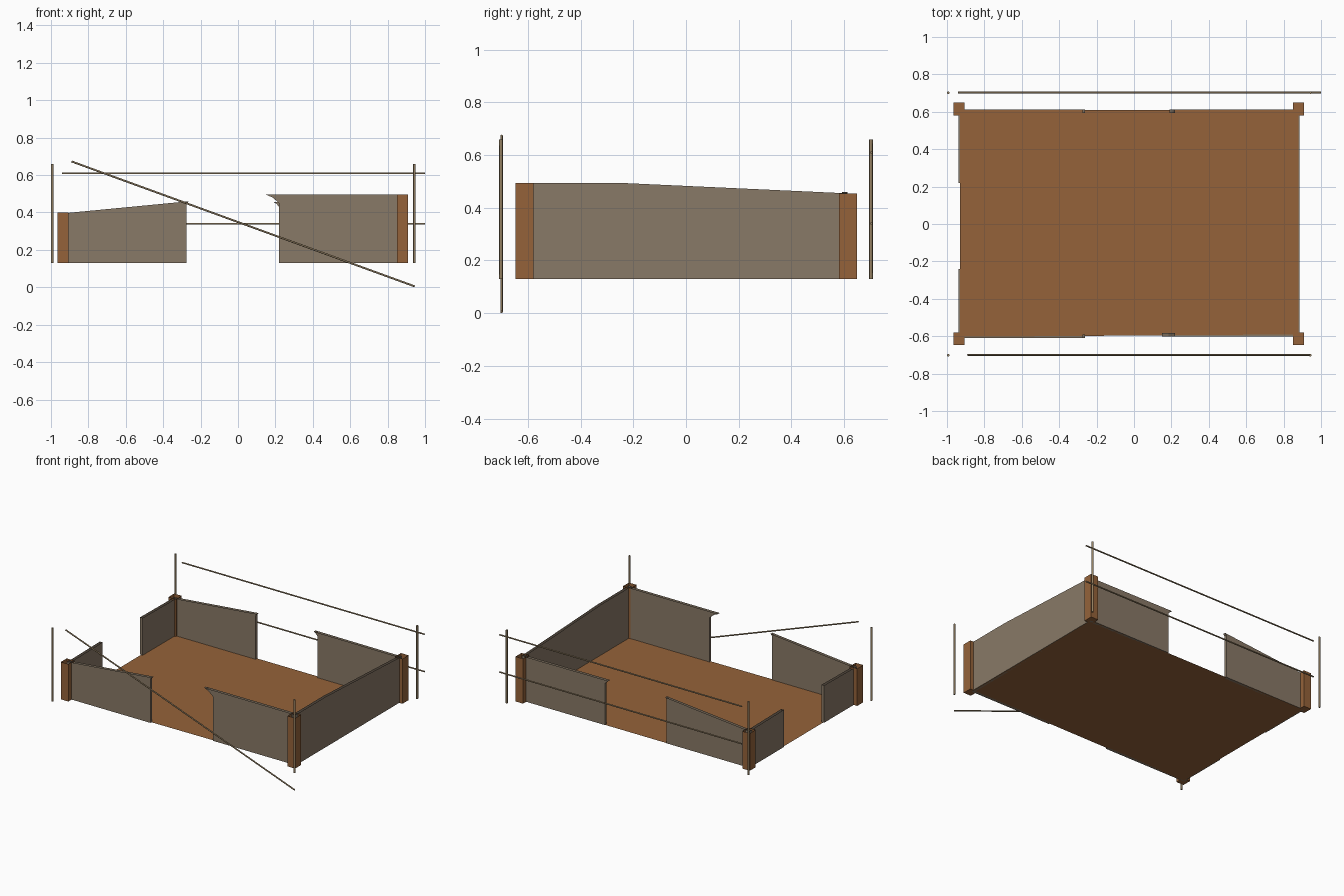
import bpy, bmesh
from mathutils import Vector

if "Cube" in bpy.data.objects:
    bpy.data.objects.remove(bpy.data.objects["Cube"])

BASE = 0.13


def material(name, rgb):
    m = bpy.data.materials.new(name)
    m.diffuse_color = (*rgb, 1)
    m.use_nodes = True
    m.node_tree.nodes["Principled BSDF"].inputs["Base Color"].default_value = m.diffuse_color
    return m


BROWN = material("brown wood", (0.30, 0.124, 0.042))
GREY = material("weathered grey", (0.25, 0.192, 0.135))
STRAW = material("pale pole wood", (0.30, 0.22, 0.125))


def make_object(name, bm, mat):
    mesh = bpy.data.meshes.new(name)
    bm.to_mesh(mesh)
    bm.free()
    mesh.materials.append(mat)
    ob = bpy.data.objects.new(name, mesh)
    bpy.context.collection.objects.link(ob)
    return ob


def prism(name, outline, depth, mat):
    """Extrude a flat outline by a vector and leave the top open."""
    bm = bmesh.new()
    face = bm.faces.new([bm.verts.new(p) for p in outline])
    new = bmesh.ops.extrude_face_region(bm, geom=[face], use_keep_orig=True)["geom"]
    bmesh.ops.translate(bm, vec=depth, verts=[v for v in new if isinstance(v, bmesh.types.BMVert)])
    bmesh.ops.recalc_face_normals(bm, faces=bm.faces)
    bm.normal_update()
    top = [f for f in bm.faces if f.normal.z > 0.4]
    bmesh.ops.delete(bm, geom=top, context='FACES')
    return make_object(name, bm, mat)


def stick(name, a, b, radius, mat):
    """Thin round stick between two points."""
    a, b = Vector(a), Vector(b)
    bm = bmesh.new()
    bmesh.ops.create_cone(bm, cap_ends=True, segments=8, radius1=radius, radius2=radius,
                          depth=(b - a).length)
    turn = Vector((0, 0, 1)).rotation_difference(b - a).to_matrix()
    bmesh.ops.rotate(bm, verts=bm.verts, cent=(0, 0, 0), matrix=turn)
    bmesh.ops.translate(bm, verts=bm.verts, vec=(a + b) / 2)
    for f in bm.faces:
        f.smooth = len(f.verts) == 4
    for e in bm.edges:
        e.smooth = all(len(f.verts) == 4 for f in e.link_faces)
    return make_object(name, bm, mat)


# Floor sheet
bm = bmesh.new()
bm.faces.new([bm.verts.new((x, y, BASE)) for x, y in
              ((-0.93, -0.603), (0.88, -0.59), (0.88, 0.61), (-0.93, 0.61))])
make_object("floor", bm, BROWN)

# Hollow corner posts of different heights
for name, x, y, top in (("front_left", -0.935, -0.613, 0.40), ("back_left", -0.935, 0.615, 0.40),
                        ("front_right", 0.88, -0.613, 0.495), ("back_right", 0.88, 0.615, 0.455)):
    prism(name + "_post",
          [(x - 0.03, y - 0.034, BASE), (x + 0.03, y - 0.034, BASE),
           (x + 0.03, y - 0.034, top), (x - 0.03, y - 0.034, top)], Vector((0, 0.068, 0)), BROWN)

# Broken front and back walls, either side of a gap
left = [(-0.94, BASE), (-0.275, BASE), (-0.275, 0.447), (-0.263, 0.46), (-0.94, 0.395)]
front_right = [(0.22, BASE), (0.88, BASE), (0.88, 0.495), (0.15, 0.495), (0.185, 0.48), (0.22, 0.45)]
back_right = [(0.22, BASE), (0.88, BASE), (0.88, 0.453), (0.19, 0.456), (0.205, 0.447), (0.22, 0.43)]
for name, prof, y, depth in (("front_left_wall", left, -0.61, 0.02),
                             ("front_right_wall", front_right, -0.602, 0.02),
                             ("back_left_wall", left, 0.613, -0.02),
                             ("back_right_wall", back_right, 0.613, -0.02)):
    prism(name, [(x, y, z) for x, z in prof], Vector((0, depth, 0)), GREY)

# Side walls: whole on the right, a wide gap on the left
right = [(-0.61, BASE), (0.61, BASE), (0.61, 0.455), (-0.26, 0.495), (-0.61, 0.495)]
left_front = [(-0.61, BASE), (-0.24, BASE), (-0.24, 0.40), (-0.61, 0.395)]
left_back = [(0.22, BASE), (0.61, BASE), (0.61, 0.395), (0.22, 0.40)]
for name, prof, x, depth in (("right_wall", right, 0.884, -0.02),
                             ("left_front_wall", left_front, -0.937, 0.02),
                             ("left_back_wall", left_back, -0.937, 0.02)):
    prism(name, [(x, y, z) for y, z in prof], Vector((depth, 0, 0)), GREY)

# Fence poles standing outside the corners
for side, y in (("front", -0.702), ("back", 0.702)):
    for end, x in (("left", -0.993), ("right", 0.943)):
        stick(f"{side}_{end}_pole", (x, y, BASE), (x, y, 0.66), 0.007, STRAW)

# Back rails, and the fallen front rail
for name, z in (("upper", 0.61), ("lower", 0.34)):
    stick(name + "_back_rail", (-0.94, 0.704, z), (1.0, 0.704, z), 0.005, STRAW)
stick("fallen_front_rail", (-0.89, -0.70, 0.673), (0.945, -0.70, 0.005), 0.005, STRAW)
